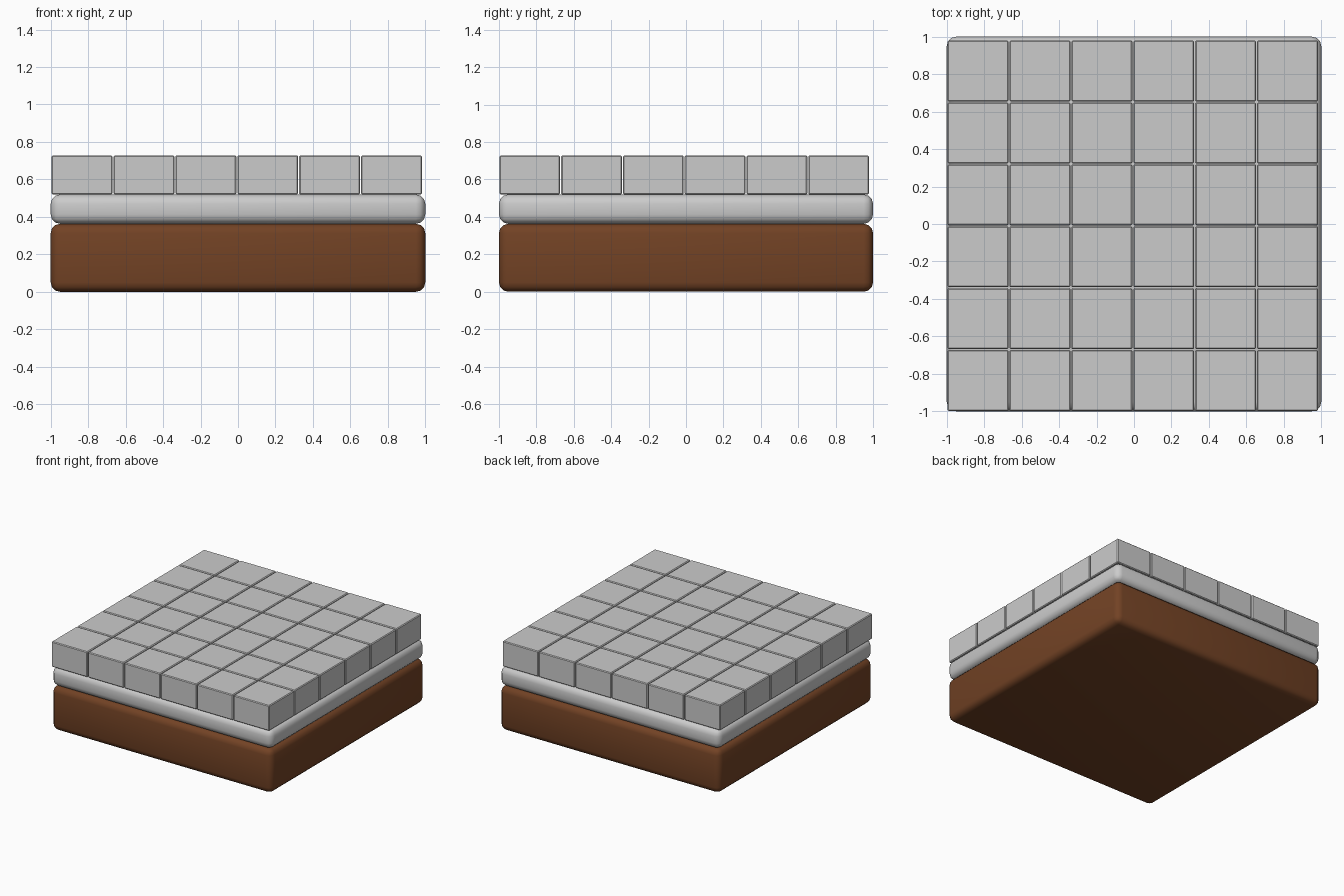
import bpy

if "Cube" in bpy.data.objects:
    bpy.data.objects.remove(bpy.data.objects["Cube"])


def rounded_box(name, lo, hi, radius, segments, color=None):
    """Bevelled box spanning the corners lo and hi."""
    center = [(a + b) / 2 for a, b in zip(lo, hi)]
    bpy.ops.mesh.primitive_cube_add(size=1, location=center)
    ob = bpy.context.object
    ob.name = name
    ob.scale = [b - a for a, b in zip(lo, hi)]
    bpy.ops.object.transform_apply(location=False, rotation=False, scale=True)
    bevel = ob.modifiers.new("Bevel", 'BEVEL')
    bevel.width = radius
    bevel.segments = segments
    for poly in ob.data.polygons:
        poly.use_smooth = segments > 1
    if color:
        mat = bpy.data.materials.new(name + "_material")
        mat.diffuse_color = color
        mat.use_nodes = True
        mat.node_tree.nodes["Principled BSDF"].inputs["Base Color"].default_value = mat.diffuse_color
        ob.data.materials.append(mat)
    return ob


# Earth layer at the bottom
rounded_box("earth_base", (-1, -1, 0), (1, 1, 0.363), 0.05, 3,
            (0.17, 0.055, 0.018, 1))

# Rounded stone bed
rounded_box("stone_bed", (-1, -1, 0.363), (1, 1, 0.52), 0.05, 3)

# Paving stones: one block repeated in a 6 x 6 grid with thin gaps
pitch, width = 0.3304, 0.325
x0, y0 = -0.995, -0.998
tiles = rounded_box("paving_stones", (x0, y0, 0.52),
                    (x0 + width, y0 + width, 0.728), 0.006, 1)
for axis in range(2):
    array = tiles.modifiers.new("Array", 'ARRAY')
    array.count = 6
    array.use_relative_offset = False
    array.use_constant_offset = True
    offset = [0, 0, 0]
    offset[axis] = pitch
    array.constant_offset_displace = offset
